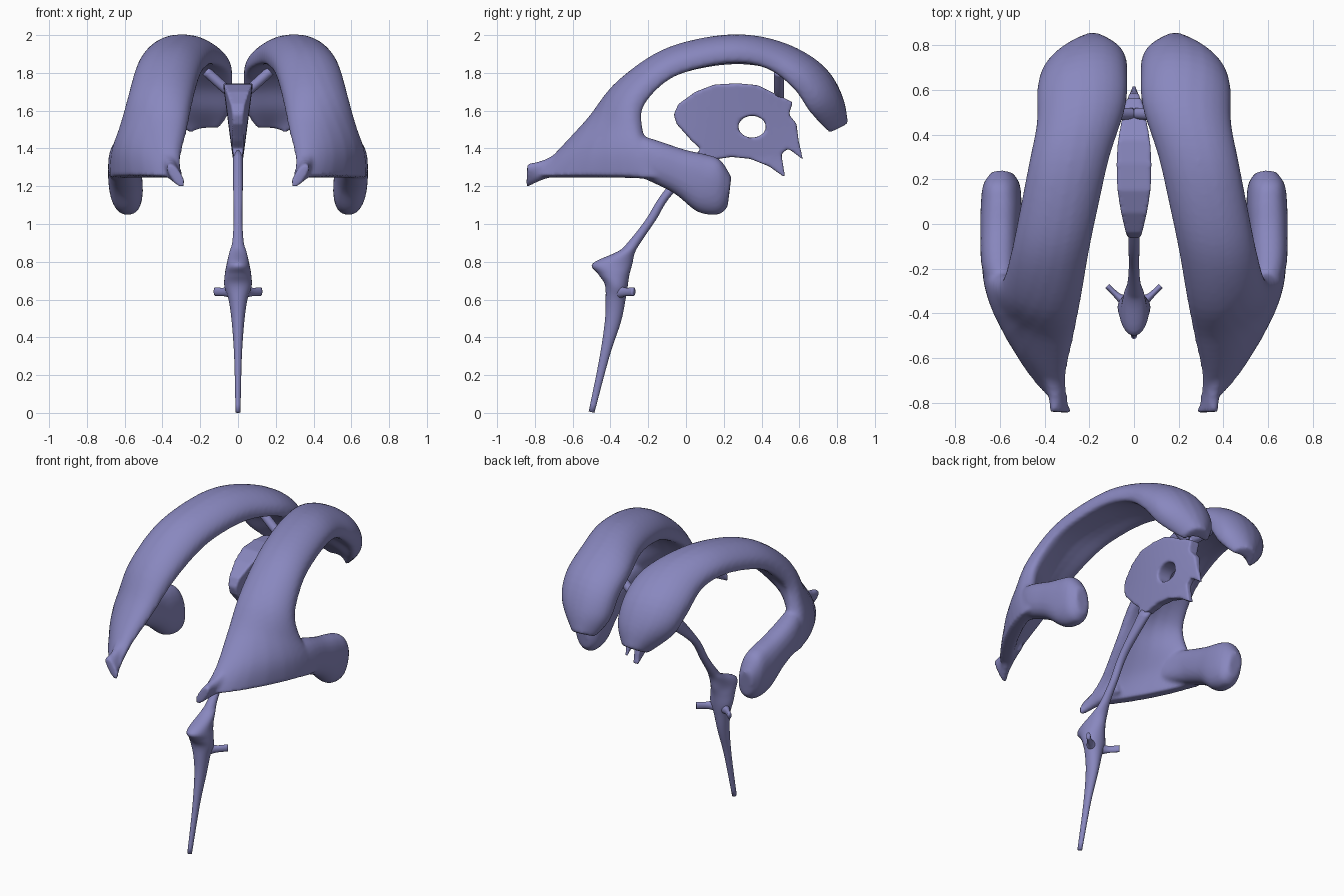
import bpy, bmesh, math
from mathutils import Vector

if "Cube" in bpy.data.objects:
    bpy.data.objects.remove(bpy.data.objects["Cube"])

paint = bpy.data.materials.new("violet")
paint.diffuse_color = (.25, .245, .52, 1)
paint.use_nodes = True
paint.node_tree.nodes["Principled BSDF"].inputs["Base Color"].default_value = paint.diffuse_color


def spline(a, b, c, d, t):
    # Catmull-Rom interpolation of two neighbouring sections
    return [0.5 * (2*q + (r-p)*t + (2*p-5*q+4*r-s)*t*t + (3*q-p-3*r+s)*t**3)
            for p, q, r, s in zip(a, b, c, d)]


def loft(bm, sections, bow=0.0, steps=5, ring=28, power=0.85):
    # each section: two edge points of a flat oval, and its half thickness
    n = len(sections)
    dense = []
    for i in range(n - 1):
        four = [sections[min(max(i + k, 0), n - 1)] for k in (-1, 0, 1, 2)]
        dense += [spline(*four, s / steps) for s in range(steps)]
    dense.append(sections[-1])
    mid = [(Vector(s[:3]) + Vector(s[3:6])) / 2 for s in dense]
    rings = []
    for i, s in enumerate(dense):
        tangent = mid[min(i + 1, len(mid) - 1)] - mid[max(i - 1, 0)]
        half = (Vector(s[3:6]) - Vector(s[:3])) / 2
        normal = tangent.cross(half).normalized()
        verts = []
        for k in range(ring):
            a = 2 * math.pi * k / ring
            c = math.copysign(abs(math.cos(a)) ** power, math.cos(a))
            v = math.copysign(abs(math.sin(a)) ** power, math.sin(a))
            verts.append(bm.verts.new(
                mid[i] + half * c + normal * (v * s[6] + bow * (1 - c * c))))
        rings.append(verts)
    for r, q in zip(rings, rings[1:]):
        for k in range(ring):
            j = (k + 1) % ring
            bm.faces.new((r[k], r[j], q[j], q[k]))
    bm.faces.new(rings[0])
    bm.faces.new(rings[-1])


def make(name, bm, voxel=0, smooth=0, mirror=False):
    bmesh.ops.recalc_face_normals(bm, faces=bm.faces)
    for f in bm.faces:
        f.smooth = True
    me = bpy.data.meshes.new(name)
    bm.to_mesh(me)
    bm.free()
    me.materials.append(paint)
    ob = bpy.data.objects.new(name, me)
    bpy.context.collection.objects.link(ob)
    if voxel:
        m = ob.modifiers.new("fuse", 'REMESH')
        m.mode = 'VOXEL'
        m.voxel_size = voxel
        m.use_smooth_shade = True
    if smooth:
        m = ob.modifiers.new("soften", 'SMOOTH')
        m.factor = 0.5
        m.iterations = smooth
    if mirror:
        m = ob.modifiers.new("mirror", 'MIRROR')
        m.use_mirror_merge = False
    return ob


# large arched chambers: front horn, body and flared rear sheet
bm = bmesh.new()
loft(bm, [
    (.10, .80, 1.51, .26, .765, 1.485, .035),
    (.04, .75, 1.62, .385, .685, 1.61, .075),
    (.03, .67, 1.75, .43, .60, 1.74, .08),
    (.04, .52, 1.84, .435, .45, 1.85, .07),
    (.11, .30, 1.88, .47, .27, 1.89, .07),
    (.16, .08, 1.86, .515, .04, 1.855, .07),
    (.20, -.11, 1.80, .55, -.13, 1.78, .07),
    (.24, -.34, 1.67, .585, -.25, 1.63, .07),
    (.28, -.52, 1.51, .615, -.235, 1.48, .07),
    (.315, -.69, 1.36, .65, -.19, 1.37, .06),
    (.30, -.83, 1.245, .67, -.14, 1.24, .04)], bow=.05, power=.7)
# upturned rear tip
loft(bm, [
    (.40, -.60, 1.27, .38, -.60, 1.42, .04),
    (.35, -.74, 1.24, .36, -.74, 1.345, .035),
    (.285, -.845, 1.195, .37, -.84, 1.315, .028)])
# lower horn running back toward +y
loft(bm, [
    (.55, -.38, 1.31, .56, -.34, 1.48, .04),
    (.605, -.20, 1.23, .60, -.21, 1.46, .075),
    (.60, -.06, 1.16, .605, -.01, 1.395, .085),
    (.585, .06, 1.065, .605, .10, 1.37, .09),
    (.575, .17, 1.05, .61, .18, 1.34, .08),
    (.575, .22, 1.09, .605, .24, 1.25, .045)])
make("arched_chamber_pair", bm, .012, 6, True)

# central upright plate with a round window
outline = [(-.065, 1.58), (-.04, 1.635), (.05, 1.70), (.15, 1.738), (.27, 1.745),
           (.38, 1.735), (.47, 1.69), (.565, 1.645), (.545, 1.58), (.585, 1.53),
           (.595, 1.45), (.62, 1.34), (.58, 1.37), (.54, 1.40), (.505, 1.37),
           (.525, 1.245), (.44, 1.305), (.34, 1.345), (.24, 1.355), (.14, 1.34),
           (.06, 1.36), (.075, 1.40), (.03, 1.44), (-.05, 1.53)]
window = [(.35 + .073 * math.cos(k * math.pi / 12), 1.515 + .058 * math.sin(k * math.pi / 12))
          for k in range(24)]
cu = bpy.data.curves.new("plate_outline", 'CURVE')
cu.dimensions = '2D'
cu.fill_mode = 'BOTH'
cu.extrude = 1
for pts in (outline, window):
    sp = cu.splines.new('POLY')
    sp.points.add(len(pts) - 1)
    for p, (y, z) in zip(sp.points, pts):
        p.co = (y, z, 0, 1)
    sp.use_cyclic_u = True
helper = bpy.data.objects.new("plate_outline", cu)
bm = bmesh.new()
bm.from_mesh(bpy.data.meshes.new_from_object(helper))
bpy.data.objects.remove(helper)
bmesh.ops.remove_doubles(bm, verts=bm.verts, dist=1e-4)
# slice the plate into a grid so its thickness can vary evenly
for axis, start, count in ((0, -.033, 15), (1, 1.277, 11)):
    for k in range(count):
        spot = [0, 0, 0]
        no = [0, 0, 0]
        spot[axis], no[axis] = start + k * .043, 1
        bmesh.ops.bisect_plane(bm, geom=bm.verts[:] + bm.edges[:] + bm.faces[:],
                               dist=1e-5, plane_co=spot, plane_no=no)
for v in bm.verts:
    y, z, side = v.co
    w = (.028 + .05 * max(0, z - 1.35) / .38) * (1 - .65 * min(1, abs(y - .25) / .36) ** 2)
    v.co = (side * w, y, z)
make("central_plate", bm, .008, 6)

# thin duct, swollen lower chamber and tapering canal
bm = bmesh.new()
loft(bm, [
    (0, .07, 1.39, 0, .15, 1.34, .028),
    (0, -.12, 1.17, 0, -.065, 1.165, .025),
    (0, -.215, 1.02, 0, -.16, 1.02, .023),
    (0, -.31, .90, 0, -.235, .91, .03),
    (0, -.36, .855, 0, -.27, .85, .045),
    (0, -.495, .79, 0, -.285, .785, .06),
    (0, -.465, .735, 0, -.30, .73, .07),
    (0, -.43, .68, 0, -.31, .66, .072),
    (0, -.425, .60, 0, -.32, .60, .05),
    (0, -.43, .48, 0, -.345, .48, .033),
    (0, -.46, .28, 0, -.405, .30, .02),
    (0, -.515, .008, 0, -.485, 0, .013)], power=1)
make("lower_chamber_and_canal", bm)

# side outlets of the lower chamber
bm = bmesh.new()
loft(bm, [(.02, -.36, .60, .02, -.36, .68, .04),
          (.07, -.325, .617, .07, -.325, .663, .016),
          (.12, -.277, .62, .12, -.277, .665, .013)], power=1)
make("side_outlets", bm, mirror=True)

# short slanted links from plate to arches
bm = bmesh.new()
loft(bm, [(.01, .47, 1.675, .01, .52, 1.675, .024),
          (.07, .465, 1.72, .07, .52, 1.72, .026),
          (.17, .465, 1.81, .17, .52, 1.81, .026)], power=1)
make("slanted_links", bm, mirror=True)
